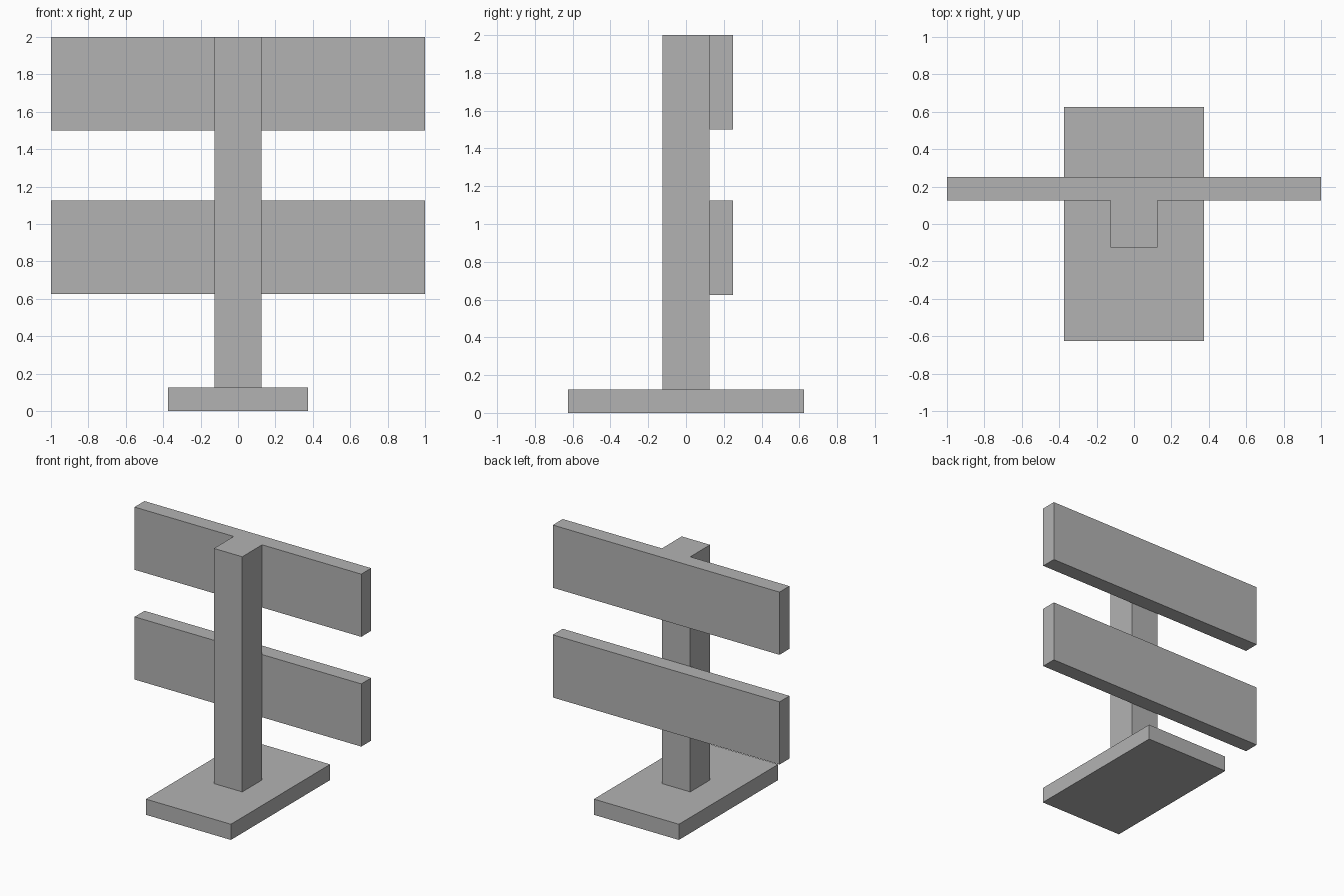
import bpy

if "Cube" in bpy.data.objects:
    bpy.data.objects.remove(bpy.data.objects["Cube"])

# Single grey finish
grey = bpy.data.materials.new("plain_grey")
grey.diffuse_color = (0.45, 0.45, 0.45, 1.0)
grey.use_nodes = True
grey.node_tree.nodes["Principled BSDF"].inputs["Base Color"].default_value = grey.diffuse_color


def box(name, low, high):
    """Add a box spanning two opposite corners."""
    centre = [(a + b) / 2 for a, b in zip(low, high)]
    bpy.ops.mesh.primitive_cube_add(size=1, location=centre)
    obj = bpy.context.object
    obj.name = name
    obj.scale = [b - a for a, b in zip(low, high)]
    bpy.ops.object.transform_apply(location=False, rotation=False, scale=True)
    obj.data.materials.append(grey)
    return obj


# Foot plate and upright post
box("base", (-0.375, -0.625, 0), (0.375, 0.625, 0.125))
box("post", (-0.125, -0.125, 0.125), (0.125, 0.125, 2))

# Two wide boards fixed to the back of the post
for name, bottom in (("lower_board", 0.625), ("upper_board", 1.5)):
    box(name, (-1, 0.125, bottom), (1, 0.25, bottom + 0.5))
